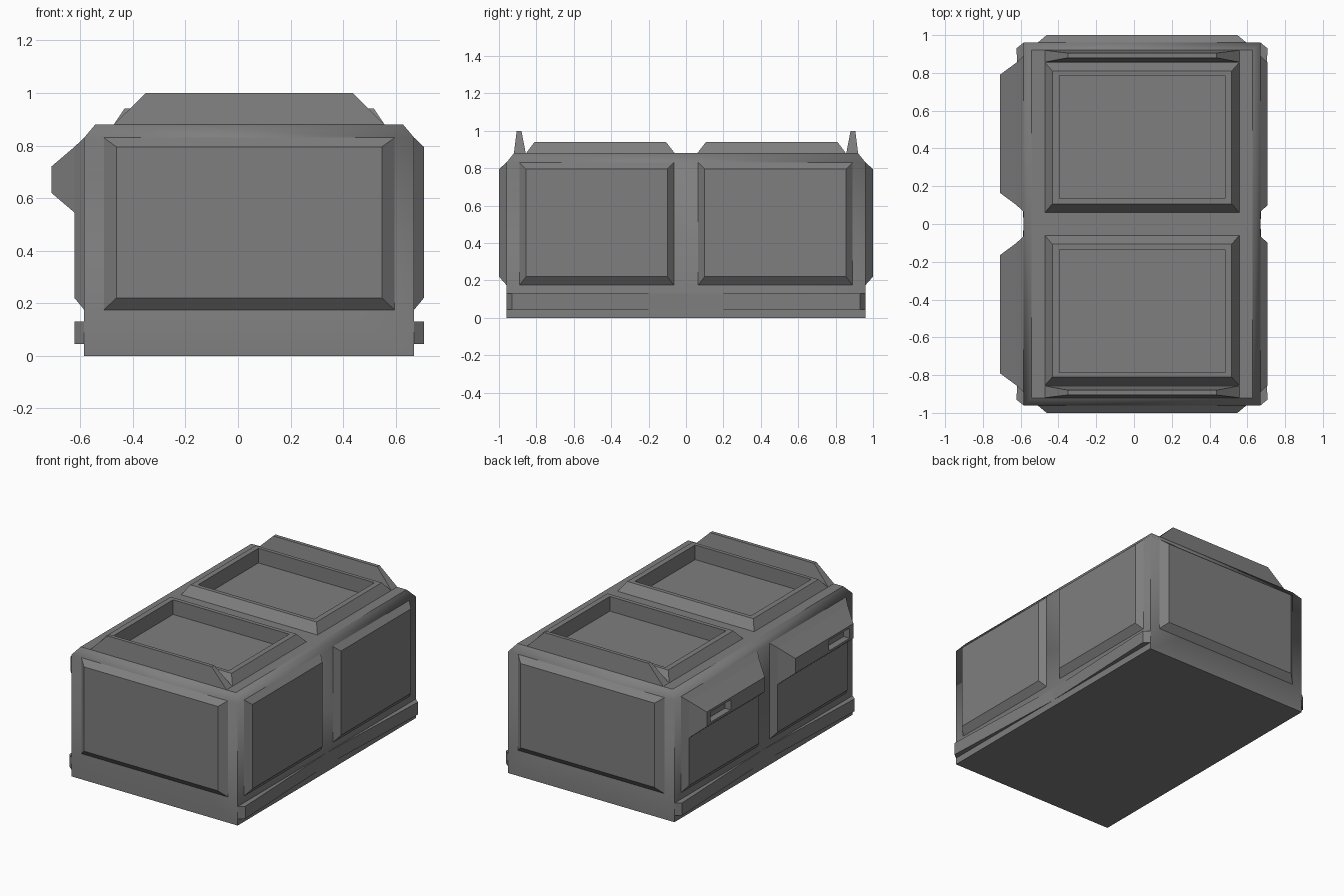
import bpy, bmesh
from mathutils import Vector

if "Cube" in bpy.data.objects:
    bpy.data.objects.remove(bpy.data.objects["Cube"])

CX = 0.0425            # body centre in x (handles stick out on one side only)
HX, HY = 0.6275, 0.96  # body half sizes

dark = bpy.data.materials.new("dark_grey")
dark.diffuse_color = (0.21, 0.21, 0.21, 1)
dark.use_nodes = True
dark.node_tree.nodes["Principled BSDF"].inputs["Base Color"].default_value = dark.diffuse_color


def hull(name, pts):
    """Convex solid around a few points, merged into clean flat faces."""
    me = bpy.data.meshes.new(name)
    me.materials.append(dark)
    bm = bmesh.new()
    for p in pts:
        bm.verts.new(p)
    bmesh.ops.convex_hull(bm, input=bm.verts[:])
    bmesh.ops.dissolve_limit(bm, angle_limit=0.01, verts=bm.verts[:], edges=bm.edges[:])
    bmesh.ops.recalc_face_normals(bm, faces=bm.faces[:])
    bm.to_mesh(me)
    bm.free()
    ob = bpy.data.objects.new(name, me)
    bpy.context.collection.objects.link(ob)
    return ob


def rect(axis, d, u0, u1, v0, v1):
    """Rectangle at depth d on an axis; u and v are the remaining axes in order."""
    out = []
    for u in (u0, u1):
        for v in (v0, v1):
            p = [u, v]
            p.insert(axis, d)
            out.append(Vector(p))
    return out


def span(s, a, b):
    return sorted((s * a, s * b))


def cut(target, cutter):
    m = target.modifiers.new("cut", 'BOOLEAN')
    m.operation, m.solver, m.object = 'DIFFERENCE', 'EXACT', cutter
    bpy.context.view_layer.objects.active = target
    bpy.ops.object.modifier_apply(modifier=m.name)


# Main body with chamfered top edge
x0, x1 = CX - HX, CX + HX
body = hull("crate_body", rect(2, 0, x0, x1, -HY, HY) + rect(2, 0.83, x0, x1, -HY, HY)
            + rect(2, 0.88, x0 + 0.042, x1 - 0.042, -0.92, 0.92))

cutters = []
for s, end in ((-1, "front"), (1, "back")):
    # Raised end panel
    hull(end + "_panel", rect(1, s * HY, CX - 0.553, CX + 0.553, 0.175, 0.83)
         + rect(1, s * 1.0, CX - 0.505, CX + 0.505, 0.22, 0.795))

    # Tapered fin on the top edge
    hull(end + "_fin", rect(2, 0.88, CX - 0.515, CX + 0.515, *span(s, 0.857, 0.92))
         + rect(2, 1.0, CX - 0.393, CX + 0.393, *span(s, 0.88, 0.905)))

    # Top tray: bevelled frame around a recess sunk into the body
    frame = hull(end + "_tray_frame", rect(2, 0.88, CX - 0.515, CX + 0.515, *span(s, 0.06, 0.855))
                 + rect(2, 0.94, CX - 0.475, CX + 0.475, *span(s, 0.107, 0.81)))
    pocket = hull("pocket_cutter", rect(2, 0.84, CX - 0.438, CX + 0.438, *span(s, 0.135, 0.785))
                  + rect(2, 1.1, CX - 0.438, CX + 0.438, *span(s, 0.135, 0.785)))
    cut(frame, pocket)
    cut(body, pocket)
    cutters.append(pocket)

    for t, side in ((-1, "left"), (1, "right")):
        wall, out = CX + t * HX, CX + t * (HX + 0.037)
        # Raised side panel
        hull(f"{side}_{end}_panel", rect(0, wall, *span(s, 0.065, 0.89), 0.175, 0.83)
             + rect(0, out, *span(s, 0.10, 0.855), 0.22, 0.795))
        # Wedge-shaped skid strip near the floor
        hull(f"{side}_{end}_skid", [(x, s * y, z) for z in (0.045, 0.13)
             for x, y in ((wall, 0.96), (out, 0.93), (wall, 0.0))])

    # Handle block on the left side, with a small slot
    handle = hull(end + "_handle", rect(0, x0 - 0.037, *span(s, 0.10, 0.855), 0.545, 0.795)
                  + rect(0, -0.71, *span(s, 0.165, 0.79), 0.62, 0.72))
    slot = hull("slot_cutter", rect(0, -0.8, *span(s, 0.53, 0.75), 0.635, 0.705)
                + rect(0, -0.665, *span(s, 0.53, 0.75), 0.635, 0.705))
    cut(handle, slot)
    cutters.append(slot)

for c in cutters:
    bpy.data.objects.remove(c, do_unlink=True)

# Soft shading where the body walls roll into the chamfer, sharp elsewhere
bm = bmesh.new()
bm.from_mesh(body.data)
for f in bm.faces:
    f.smooth = True
for e in bm.edges:
    low, high = sorted(v.co.z for v in e.verts)
    e.smooth = abs(low - 0.83) < 0.003
bm.to_mesh(body.data)
bm.free()
